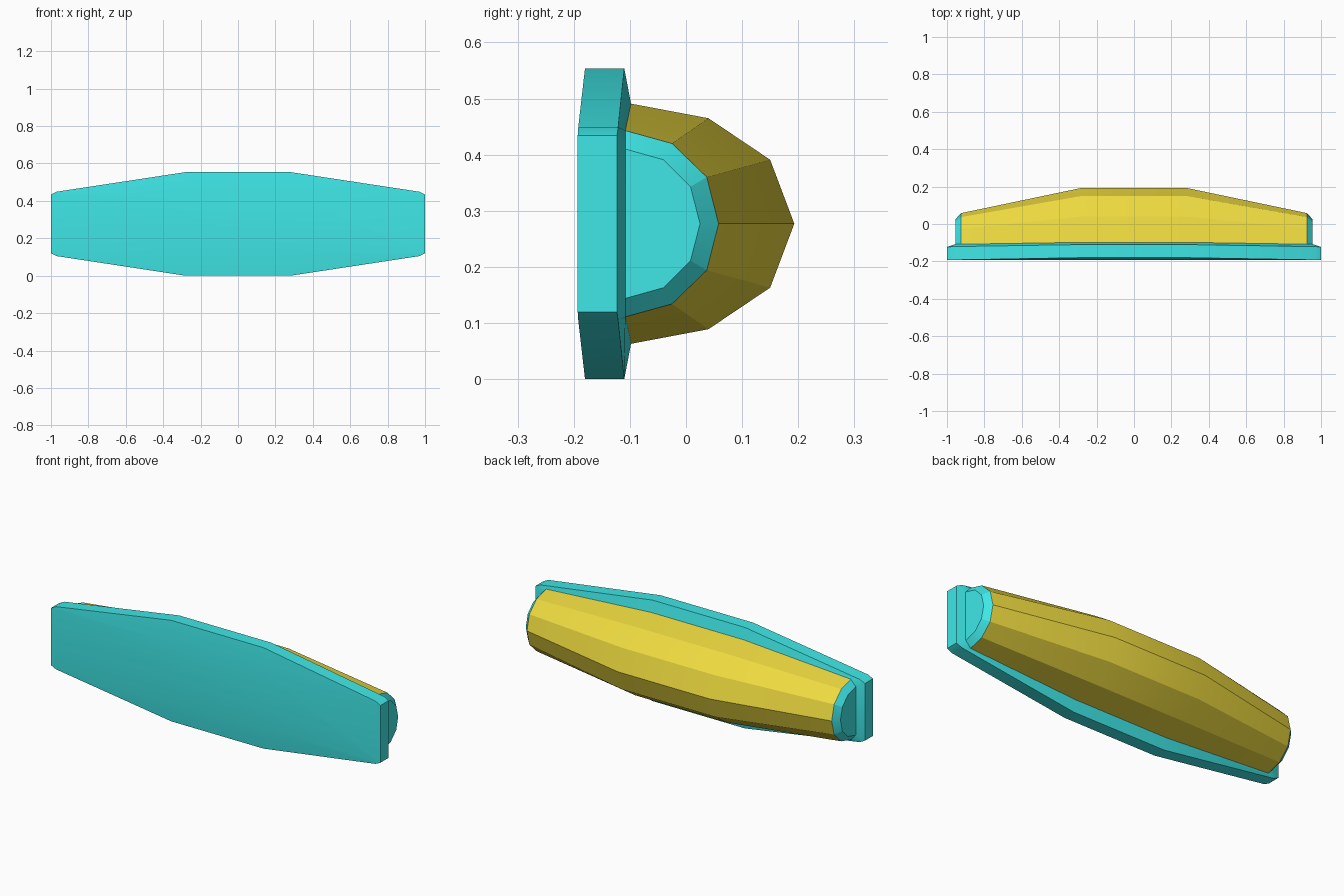
import bpy, bmesh, math

if "Cube" in bpy.data.objects:
    bpy.data.objects.remove(bpy.data.objects["Cube"])

MID = 0.277  # height of the symmetry line


def material(name, rgb):
    m = bpy.data.materials.new(name)
    m.diffuse_color = (*rgb, 1)
    m.use_nodes = True
    m.node_tree.nodes["Principled BSDF"].inputs["Base Color"].default_value = m.diffuse_color
    return m


CYAN = material("cyan", (0.05, 0.80, 0.80))
GOLD = material("gold", (0.85, 0.70, 0.05))


def loft(name, rings, mat, closed=False, cap_start=False, cap_end=False):
    """Bridge equal-length rings of points into one mesh."""
    bm = bmesh.new()
    rows = [[bm.verts.new(p) for p in ring] for ring in rings]
    n = len(rows[0])
    for a, b in zip(rows, rows[1:]):
        for i in range(n if closed else n - 1):
            j = (i + 1) % n
            bm.faces.new((a[i], a[j], b[j], b[i]))
    if cap_start:
        bm.faces.new(rows[0])
    if cap_end:
        bm.faces.new(rows[-1])
    bmesh.ops.remove_doubles(bm, verts=bm.verts, dist=0.0005)
    bmesh.ops.recalc_face_normals(bm, faces=bm.faces)
    mesh = bpy.data.meshes.new(name)
    bm.to_mesh(mesh)
    bm.free()
    mesh.materials.append(mat)
    ob = bpy.data.objects.new(name, mesh)
    bpy.context.collection.objects.link(ob)
    bpy.ops.object.select_all(action='DESELECT')
    ob.select_set(True)
    bpy.context.view_layer.objects.active = ob
    bpy.ops.object.shade_smooth_by_angle(angle=math.radians(20))
    return ob


def outline(quarter):
    """Mirror three (x, y, half height) points into a full 12-point outline."""
    up = [(x, y, MID + h) for x, y, h in quarter]
    up += [(-x, y, z) for x, y, z in reversed(up)]
    return up + [(x, y, 2 * MID - z) for x, y, z in reversed(up)]


# Back plate: flat front panel, front rim, back rim, sloped lip
loft("back_plate", [
    outline([(1, -0.193, 0.157), (0.97, -0.193, 0.157), (0.28, -0.193, 0.157)]),
    outline([(1, -0.193, 0.157), (0.97, -0.192, 0.172), (0.28, -0.18, 0.277)]),
    outline([(1, -0.123, 0.157), (0.97, -0.121, 0.172), (0.28, -0.11, 0.277)]),
    outline([(0.955, -0.108, 0.133), (0.925, -0.108, 0.166), (0.28, -0.098, 0.214)]),
], CYAN, closed=True, cap_start=True)


def arch(x, half):
    """Seven-point arch section from four (y, half height) points."""
    return ([(x, y, MID + h) for y, h in half]
            + [(x, y, MID - h) for y, h in reversed(half[:-1])])


middle = [(-0.098, 0.214), (0.04, 0.188), (0.15, 0.114), (0.193, 0)]
end = [(-0.108, 0.166), (-0.025, 0.143), (0.037, 0.083), (0.058, 0)]
tip = [(-0.108, 0.133), (-0.04, 0.114), (0.008, 0.066), (0.025, 0)]

# Faceted dome
loft("dome", [arch(-0.925, end), arch(-0.28, middle),
              arch(0.28, middle), arch(0.925, end)], GOLD)

# Bevelled end caps
for side, s in (("left", -1), ("right", 1)):
    loft(side + "_end_cap", [arch(s * 0.925, end), arch(s * 0.955, tip)],
         CYAN, cap_end=True)
